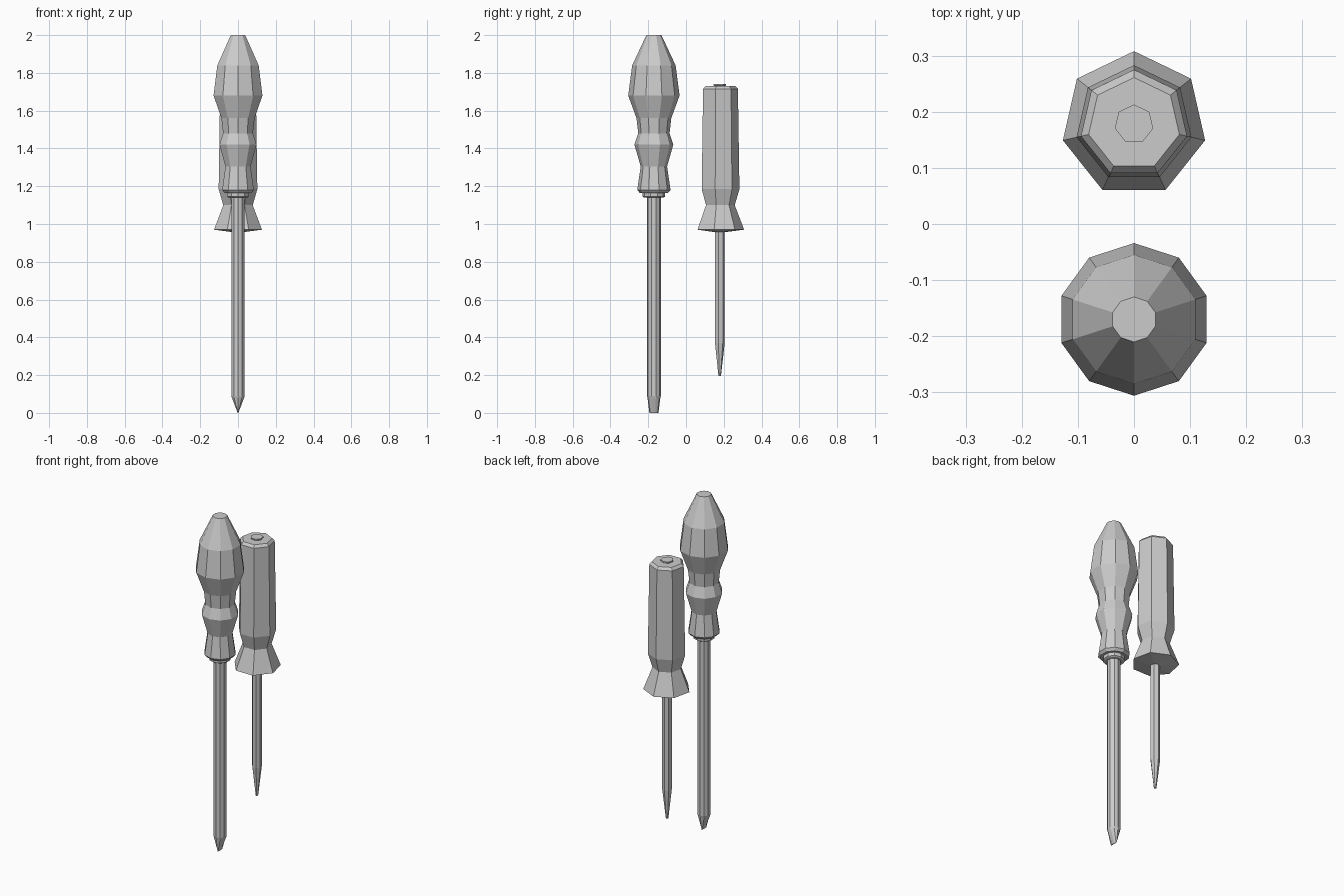
import bpy, bmesh
from math import cos, sin, pi, tau

if "Cube" in bpy.data.objects:
    bpy.data.objects.remove(bpy.data.objects["Cube"])


def turned(name, y, sides, profile):
    """Closed faceted solid from rings (z, radius_y[, radius_x]), one corner facing +y."""
    bm = bmesh.new()
    rings = []
    for z, ry, *rx in profile:
        rx = rx[0] if rx else ry
        rings.append([bm.verts.new((rx * cos(pi / 2 + tau * i / sides),
                                    y + ry * sin(pi / 2 + tau * i / sides), z))
                      for i in range(sides)])
    for low, high in zip(rings, rings[1:]):
        for i in range(sides):
            j = (i + 1) % sides
            bm.faces.new((low[i], low[j], high[j], high[i]))
    bm.faces.new(rings[0])
    bm.faces.new(rings[-1])
    bmesh.ops.recalc_face_normals(bm, faces=bm.faces)
    mesh = bpy.data.meshes.new(name)
    bm.to_mesh(mesh)
    bm.free()
    obj = bpy.data.objects.new(name, mesh)
    bpy.context.collection.objects.link(obj)
    return obj


# Large flat-blade screwdriver, ten sides
y = -0.17
turned("large_handle", y, 10, [
    (1.165, 0.075), (1.18, 0.088), (1.305, 0.07), (1.42, 0.103), (1.48, 0.083),
    (1.56, 0.092), (1.68, 0.136), (1.84, 0.115), (2.0, 0.04)])
turned("large_collar", y, 10, [(1.14, 0.052), (1.145, 0.06), (1.167, 0.06)])
turned("large_shaft", y, 10, [
    (0.0, 0.024, 0.002), (0.08, 0.034, 0.034), (0.09, 0.037), (1.145, 0.037)])

# Small pointed screwdriver, seven sides
y = 0.178
turned("small_handle", y, 7, [
    (0.957, 0.03), (0.97, 0.13), (1.10, 0.08), (1.185, 0.105),
    (1.715, 0.097), (1.73, 0.083)])
turned("small_button", y, 7, [(1.728, 0.026), (1.734, 0.035), (1.741, 0.035)])
turned("small_shaft", y, 7, [(0.195, 0.007), (0.37, 0.027), (0.965, 0.027)])
